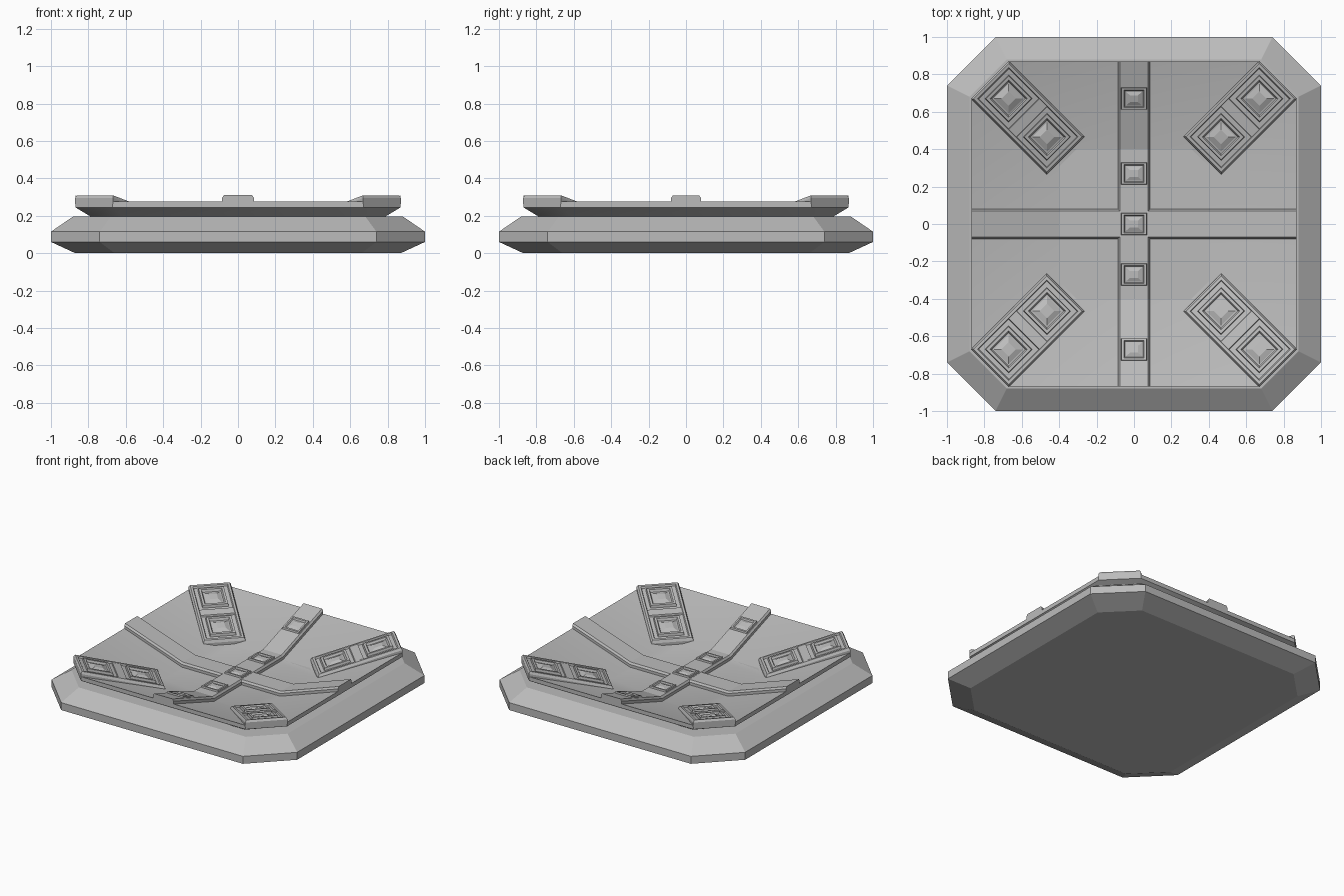
import bpy, bmesh, math
from mathutils import Matrix, Vector

if "Cube" in bpy.data.objects:
    bpy.data.objects.remove(bpy.data.objects["Cube"])

grey = bpy.data.materials.new("plain grey")
grey.diffuse_color = (0.5, 0.5, 0.5, 1)
grey.use_nodes = True
grey.node_tree.nodes["Principled BSDF"].inputs["Base Color"].default_value = grey.diffuse_color

RIM, FLOOR = 0.275, 0.115          # dish heights
R_OUT, R_IN = 0.87, 0.40           # dish half widths
SIDE_SLOPE = (RIM - FLOOR) / (R_OUT - R_IN)
DIAG_SLOPE = 0.272


def octagon(h, c, z):
    """Square of half width h with cut corners starting at c."""
    return [(h, -c, z), (h, c, z), (c, h, z), (-c, h, z),
            (-h, c, z), (-h, -c, z), (-c, -h, z), (c, -h, z)]


def rect(hx, hy, z):
    return [(-hx, -hy, z), (hx, -hy, z), (hx, hy, z), (-hx, hy, z)]


def loft(bm, rings, mat=Matrix()):
    """Skin a list of matching closed rings and cap both ends."""
    vs = [[bm.verts.new(mat @ Vector(p)) for p in r] for r in rings]
    n = len(vs[0])
    for a, b in zip(vs, vs[1:]):
        for i in range(n):
            j = (i + 1) % n
            bm.faces.new((a[i], a[j], b[j], b[i]))
    bm.faces.new(vs[0][::-1])
    bm.faces.new(vs[-1])


def finish(bm, name, smooth=None):
    bmesh.ops.recalc_face_normals(bm, faces=bm.faces)
    me = bpy.data.meshes.new(name)
    bm.to_mesh(me)
    bm.free()
    ob = bpy.data.objects.new(name, me)
    bpy.context.collection.objects.link(ob)
    me.materials.append(grey)
    if smooth:
        bpy.ops.object.select_all(action='DESELECT')
        ob.select_set(True)
        bpy.context.view_layer.objects.active = ob
        bpy.ops.object.shade_smooth_by_angle(angle=math.radians(smooth))
    return ob


def sheared(turn, dist, z, slope):
    """Place a part at a distance along a turned axis, leaning with the dish."""
    shear = Matrix.Identity(4)
    shear[2][0] = slope
    return (Matrix.Rotation(turn, 4, 'Z') @ Matrix.Translation((dist, 0, z)) @ shear)


def stud(bm, hx, hy, h, mat):
    """Raised square frame with a blunt pyramid inside."""
    steps = [(1, -0.005), (0.95, h), (0.78, h), (0.70, 0.15 * h),
             (0.62, 0.15 * h), (0.30, 0.9 * h)]
    loft(bm, [rect(hx * s, hy * s, z) for s, z in steps], mat)


# Base slab with bevelled edges
bm = bmesh.new()
loft(bm, [octagon(0.87, 0.66, 0), octagon(1, 0.74, 0.06),
          octagon(1, 0.74, 0.115), octagon(0.88, 0.68, 0.197)][:3])
finish(bm, "base_slab")

# Base shoulder, open in the middle so the dish can sink into it
bm = bmesh.new()
rings = [octagon(1, 0.74, 0.115), octagon(0.88, 0.68, 0.197), octagon(0.78, 0.60, 0.197)]
vs = [[bm.verts.new(p) for p in r] for r in rings]
for a, b in zip(vs, vs[1:]):
    for i in range(8):
        j = (i + 1) % 8
        bm.faces.new((a[i], a[j], b[j], b[i]))
finish(bm, "base_shoulder")

# Dish: flared outside, sloped inside, flat floor
bm = bmesh.new()
loft(bm, [octagon(0.79, 0.61, 0.11), octagon(0.79, 0.61, 0.197), octagon(0.87, 0.67, 0.245),
          octagon(R_OUT, 0.67, RIM), octagon(R_IN, 0.308, FLOOR)])
finish(bm, "dish", 25)

# Crossed straps that follow the dish
for name, turn, w in (("strap_across", 0, 0.08), ("strap_along", math.pi / 2, 0.085)):
    lift = 0.001 if turn else 0
    bm = bmesh.new()
    rings = []
    for x, z in ((-R_OUT, RIM), (-R_IN, FLOOR), (R_IN, FLOOR), (R_OUT, RIM)):
        rings.append([(x, y, z + dz + lift) for y, dz in
                      ((-w, -0.01), (w, -0.01), (w, 0.02), (w - 0.01, 0.034),
                       (-w + 0.01, 0.034), (-w, 0.02))])
    loft(bm, rings, Matrix.Rotation(turn, 4, 'Z'))
    finish(bm, name)

# Small studs on the long strap
bm = bmesh.new()
stud(bm, 0.06, 0.07, 0.012, sheared(math.pi / 2, 0, FLOOR + 0.035, 0))
for turn in (math.pi / 2, -math.pi / 2):
    stud(bm, 0.06, 0.07, 0.012, sheared(turn, 0.27, FLOOR + 0.035, 0))
    z = FLOOR + 0.035 + SIDE_SLOPE * (0.67 - R_IN)
    stud(bm, 0.06, 0.07, 0.012, sheared(turn, 0.67, z, SIDE_SLOPE))
finish(bm, "strap_studs")

# Corner plates with a raised lip, a divider and two pyramid studs
for k, name in enumerate(("back_right", "back_left", "front_left", "front_right")):
    turn = math.pi / 4 + k * math.pi / 2
    m = sheared(turn, 0.803, RIM - DIAG_SLOPE * 0.286, DIAG_SLOPE)
    bm = bmesh.new()
    loft(bm, [rect(0.286, 0.143, -0.012), rect(0.286, 0.143, 0.02), rect(0.277, 0.134, 0.037),
              rect(0.262, 0.119, 0.037), rect(0.257, 0.114, 0.026)], m)
    loft(bm, [rect(0.033, 0.116, 0.02), rect(0.028, 0.116, 0.036)], m)
    for s in (-1, 1):
        stud(bm, 0.09, 0.09, 0.018, m @ Matrix.Translation((s * 0.145, 0, 0.026)))
    finish(bm, "corner_plate_" + name)
